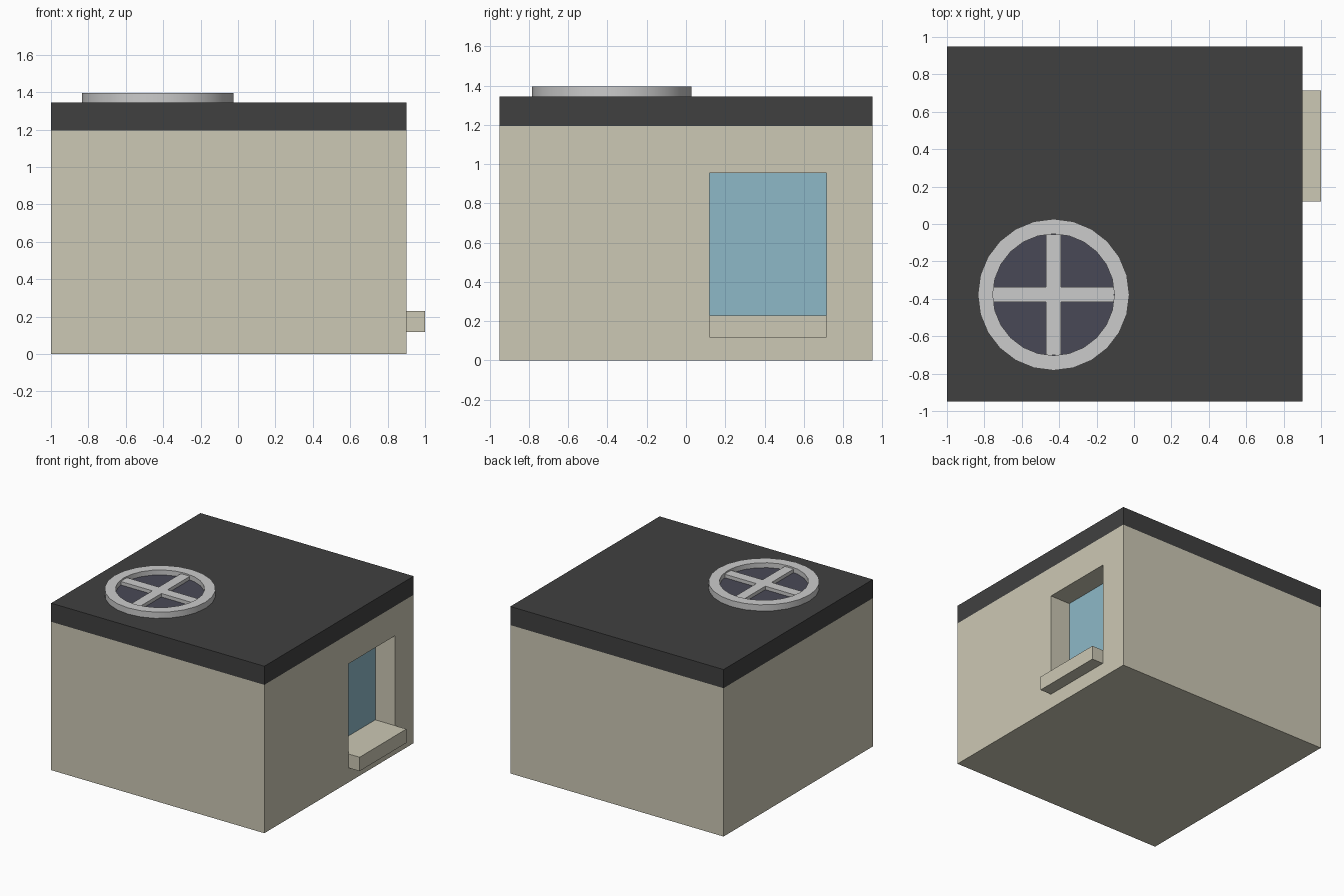
import bpy
import math

if "Cube" in bpy.data.objects:
    bpy.data.objects.remove(bpy.data.objects["Cube"])


def material(name, rgb):
    m = bpy.data.materials.new(name)
    m.diffuse_color = (*[(c / 255) ** 2.2 for c in rgb], 1)
    m.use_nodes = True
    m.node_tree.nodes["Principled BSDF"].inputs["Base Color"].default_value = m.diffuse_color
    return m


WALL = material("wall_beige", (203, 199, 179))
ROOF = material("roof_dark", (66, 66, 66))
GLASS = material("window_glass", (140, 183, 198))
HATCH = material("skylight_glass", (74, 74, 87))
FRAME = material("frame_light", (209, 209, 213))


def finish(name, mat):
    o = bpy.context.object
    o.name = name
    if mat:
        o.data.materials.append(mat)
    return o


def box(name, lo, hi, mat=None):
    bpy.ops.mesh.primitive_cube_add(size=1, location=[(a + b) / 2 for a, b in zip(lo, hi)])
    bpy.context.object.scale = [b - a for a, b in zip(lo, hi)]
    bpy.ops.object.transform_apply(location=False, rotation=False, scale=True)
    return finish(name, mat)


def ring(name, centre, inner, outer, z0, z1, sides, mat):
    verts, faces = [], []
    for i in range(sides):
        a = 2 * math.pi * i / sides
        for r, z in ((inner, z0), (outer, z0), (outer, z1), (inner, z1)):
            verts.append((r * math.cos(a), r * math.sin(a), z))
        for k in range(4):
            j, n = (i + 1) % sides, (k + 1) % 4
            faces.append((4 * i + k, 4 * j + k, 4 * j + n, 4 * i + n))
    mesh = bpy.data.meshes.new(name)
    mesh.from_pydata(verts, [], [f[::-1] for f in faces])
    o = bpy.data.objects.new(name, mesh)
    o.location = (centre[0], centre[1], 0)
    bpy.context.collection.objects.link(o)
    bpy.ops.object.select_all(action='DESELECT')
    o.select_set(True)
    bpy.context.view_layer.objects.active = o
    bpy.ops.object.mode_set(mode='EDIT')
    bpy.ops.mesh.select_all(action='SELECT')
    bpy.ops.mesh.normals_make_consistent(inside=False)
    bpy.ops.object.mode_set(mode='OBJECT')
    bpy.ops.object.shade_smooth_by_angle(angle=math.radians(30))
    return finish(name, mat)


# Walls with a recessed window opening
walls = box("walls", (-1, -0.95, 0), (0.9, 0.95, 1.195), WALL)
cutter = box("window_cutter", (0.72, 0.12, 0.23), (1.1, 0.715, 0.955), WALL)
cutter.hide_render = True
cutter.hide_set(True)
cut = walls.modifiers.new("window_opening", 'BOOLEAN')
cut.operation = 'DIFFERENCE'
cut.solver = 'EXACT'
cut.object = cutter

# Window pane and sill
box("window_pane", (0.71, 0.12, 0.23), (0.723, 0.715, 0.955), GLASS)
box("window_sill", (0.9, 0.12, 0.118), (1.0, 0.715, 0.23), WALL)

# Roof slab
box("roof", (-1, -0.95, 1.195), (0.9, 0.95, 1.345), ROOF)

# Round skylight: rim, cross bars, dark glass
CX, CY, SIDES = -0.43, -0.378, 24
ring("skylight_rim", (CX, CY), 0.325, 0.405, 1.34, 1.395, SIDES, FRAME)
bpy.ops.mesh.primitive_cylinder_add(vertices=SIDES, radius=0.33, depth=0.02, location=(CX, CY, 1.345))
finish("skylight_glass", HATCH)
box("skylight_bar_x", (CX - 0.323, CY - 0.04, 1.35), (CX + 0.323, CY + 0.04, 1.383), FRAME)
box("skylight_bar_y", (CX - 0.04, CY - 0.323, 1.35), (CX + 0.04, CY + 0.323, 1.383), FRAME)
